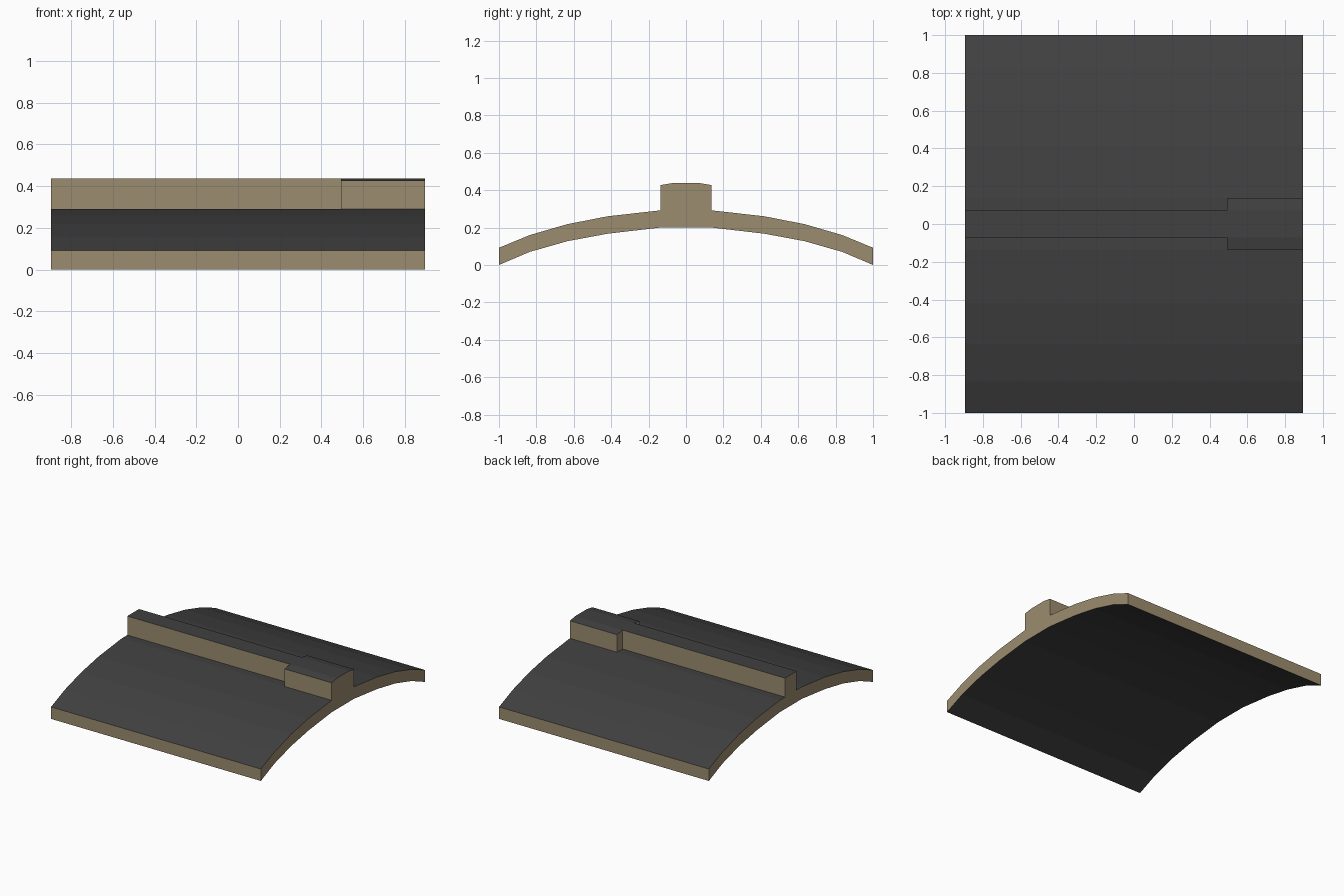
import bpy, bmesh

if "Cube" in bpy.data.objects:
    bpy.data.objects.remove(bpy.data.objects["Cube"])


def material(name, rgb):
    m = bpy.data.materials.new(name)
    m.diffuse_color = (*rgb, 1)
    m.use_nodes = True
    m.node_tree.nodes["Principled BSDF"].inputs["Base Color"].default_value = m.diffuse_color
    return m


TAN = material("tan edge", (0.33, 0.265, 0.16))
DARK = material("charcoal surface", (0.052, 0.052, 0.052))


def mirrored(half):
    """Left-to-right profile from its y < 0 half."""
    return half + [(-y, z) for y, z in reversed(half)]


def extrude_profile(name, outline, x0, x1):
    """Closed y-z outline swept along x; up/down faces dark, others tan."""
    bm = bmesh.new()
    face = bm.faces.new([bm.verts.new((x0, y, z)) for y, z in outline])
    out = bmesh.ops.extrude_face_region(bm, geom=[face], use_keep_orig=True)
    moved = [v for v in out["geom"] if isinstance(v, bmesh.types.BMVert)]
    bmesh.ops.translate(bm, verts=moved, vec=(x1 - x0, 0, 0))
    bmesh.ops.recalc_face_normals(bm, faces=bm.faces)
    for f in bm.faces:
        f.material_index = int(abs(f.normal.z) > 0.5)
    mesh = bpy.data.meshes.new(name)
    bm.to_mesh(mesh)
    bm.free()
    mesh.materials.append(TAN)
    mesh.materials.append(DARK)
    obj = bpy.data.objects.new(name, mesh)
    bpy.context.collection.objects.link(obj)
    return obj


END, STEP, TOP, CREST = 0.895, 0.493, 0.292, 0.438

# Arched slab
top = mirrored([(-1, 0.092), (-0.835, 0.16), (-0.635, 0.218), (-0.42, 0.26), (-0.137, TOP)])
bottom = mirrored([(-1, 0), (-0.835, 0.07), (-0.635, 0.127), (-0.42, 0.167), (-0.137, 0.2)])
extrude_profile("arched_slab", top + bottom[::-1], -END, END)

# Narrow ridge along the crown
extrude_profile("narrow_ridge", mirrored([(-0.071, TOP), (-0.071, CREST)]), -END, STEP)

# Wide ridge head with sloped shoulders
extrude_profile("wide_ridge_head",
                mirrored([(-0.137, TOP), (-0.137, 0.427), (-0.071, CREST)]), STEP, END)
